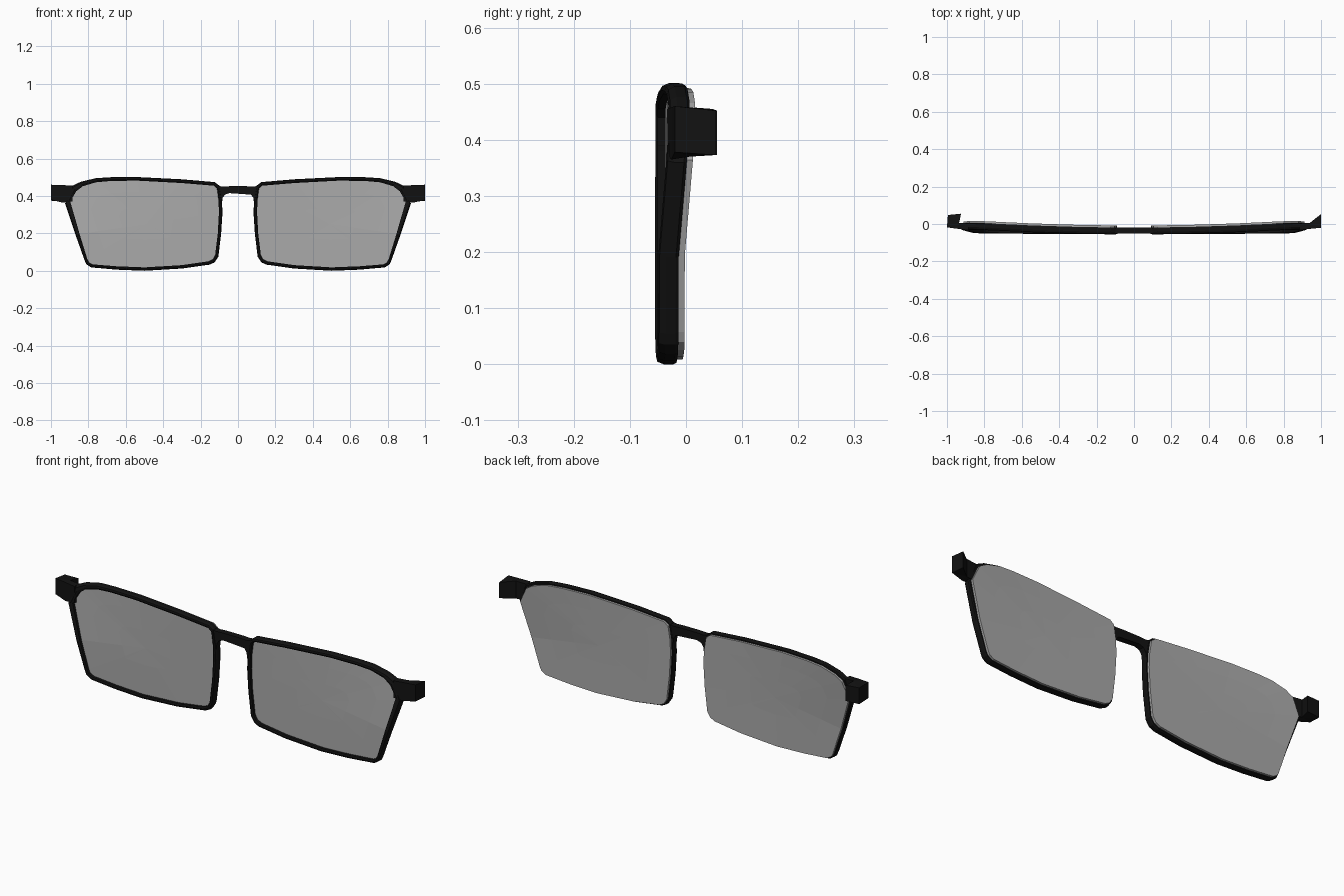
import bpy, bmesh
from mathutils import Vector

if "Cube" in bpy.data.objects:
    bpy.data.objects.remove(bpy.data.objects["Cube"])

# Rim stations: outer x, outer z, inner x, inner z (one eye)
RIM = [
    (.100, .455, .112, .440), (.125, .474, .130, .455), (.30, .489, .30, .469),
    (.54, .501, .54, .482), (.68, .500, .68, .480), (.76, .495, .76, .473),
    (.84, .476, .83, .452), (.885, .455, .865, .425), (.925, .36, .897, .370),
    (.868, .19, .848, .20), (.820, .055, .805, .060), (.811, .035, .797, .045),
    (.785, .018, .775, .034), (.65, .006, .65, .024), (.50, .0, .50, .018),
    (.30, .012, .30, .030), (.15, .033, .16, .050), (.125, .045, .135, .062),
    (.105, .075, .122, .085), (.090, .20, .108, .20), (.083, .31, .102, .31),
    (.086, .38, .104, .38),
]


def front_y(x, z):
    """Curved front face of the glasses."""
    return -.055 + .008 * x * x + .03 * x * x * max(0, z - .2) / .3


def material(name, c):
    m = bpy.data.materials.new(name)
    m.diffuse_color = (c, c, c, 1)
    m.use_nodes = True
    m.node_tree.nodes["Principled BSDF"].inputs["Base Color"].default_value = m.diffuse_color
    return m


BLACK = material("black_frame", .006)
GREY = material("grey_lens", .4)


def finish(name, bm, mat):
    bmesh.ops.recalc_face_normals(bm, faces=bm.faces)
    me = bpy.data.meshes.new(name)
    bm.to_mesh(me)
    bm.free()
    me.materials.append(mat)
    ob = bpy.data.objects.new(name, me)
    bpy.context.collection.objects.link(ob)
    return ob


def bridge_loops(bm, a, b):
    n = len(a)
    for i in range(n):
        j = (i + 1) % n
        bm.faces.new((a[i], a[j], b[j], b[i]))


def make_rim(name, s):
    # Section: inner front, chamfered outer front, outer back, inner back
    section = [(0, .004), (.35, 0), (.75, .002), (1, .013), (1, .031), (.85, .036), (0, .036)]
    bm = bmesh.new()
    loops = []
    for t, d in section:
        loop = []
        for ox, oz, ix, iz in RIM:
            x, z = ix + (ox - ix) * t, iz + (oz - iz) * t
            loop.append(bm.verts.new((s * x, front_y(x, z) + d, z)))
        loops.append(loop)
    for k in range(len(loops)):
        bridge_loops(bm, loops[k], loops[(k + 1) % len(loops)])
    finish(name, bm, BLACK)


def make_lens(name, s):
    bm = bmesh.new()
    cx, cz = .49, .25
    outline = [(ix + (ox - ix) * .55, iz + (oz - iz) * .55) for ox, oz, ix, iz in RIM]
    edges = []
    for d in (.018, .047):
        previous = None
        for f in (1, .7, .35):
            loop = []
            for px, pz in outline:
                x, z = cx + (px - cx) * f, cz + (pz - cz) * f
                loop.append(bm.verts.new((s * x, front_y(x, z) + d, z)))
            if previous:
                bridge_loops(bm, previous, loop)
            else:
                edges.append(loop)
            previous = loop
        mid = bm.verts.new((s * cx, front_y(cx, cz) + d, cz))
        for i in range(len(previous)):
            bm.faces.new((previous[i], previous[(i + 1) % len(previous)], mid))
    bridge_loops(bm, *edges)
    finish(name, bm, GREY)


def make_end(name, plan):
    # Vertical prism with its own bottom and top height at each corner
    bm = bmesh.new()
    low = [bm.verts.new((x, y, a)) for x, y, a, b in plan]
    high = [bm.verts.new((x, y, b)) for x, y, a, b in plan]
    bridge_loops(bm, low, high)
    bm.faces.new(low)
    bm.faces.new(high)
    bmesh.ops.triangulate(bm, faces=bm.faces)
    finish(name, bm, BLACK)


for side, s in (("right", 1), ("left", -1)):
    make_rim(side + "_rim", s)
    make_lens(side + "_lens", s)

# Hinge end pieces, slightly different on each side
make_end("right_end_piece", [
    (.885, -.033, .37, .455), (.94, -.026, .365, .458), (1, -.020, .378, .46),
    (1, .053, .373, .452), (.94, .006, .37, .458), (.885, .003, .37, .455)])
make_end("left_end_piece", [
    (-.885, -.033, .37, .455), (-.94, -.026, .365, .458), (-1, -.018, .38, .46),
    (-.995, .048, .373, .455), (-.925, .055, .373, .452), (-.935, .006, .37, .458),
    (-.885, .003, .37, .455)])

# Nose bridge: front profile extruded in depth
half = [(.045, .452), (.085, .450), (.108, .455), (.106, .39), (.086, .36),
        (.082, .39), (.070, .407), (.045, .415)]
profile = half + [(-x, z) for x, z in reversed(half)]
bm = bmesh.new()
front = [bm.verts.new((x, -.050, z)) for x, z in profile]
back = [bm.verts.new((x, -.020, z)) for x, z in profile]
bridge_loops(bm, front, back)
bm.faces.new(front)
bm.faces.new(back)
bmesh.ops.triangulate(bm, faces=bm.faces)
finish("nose_bridge", bm, BLACK)
